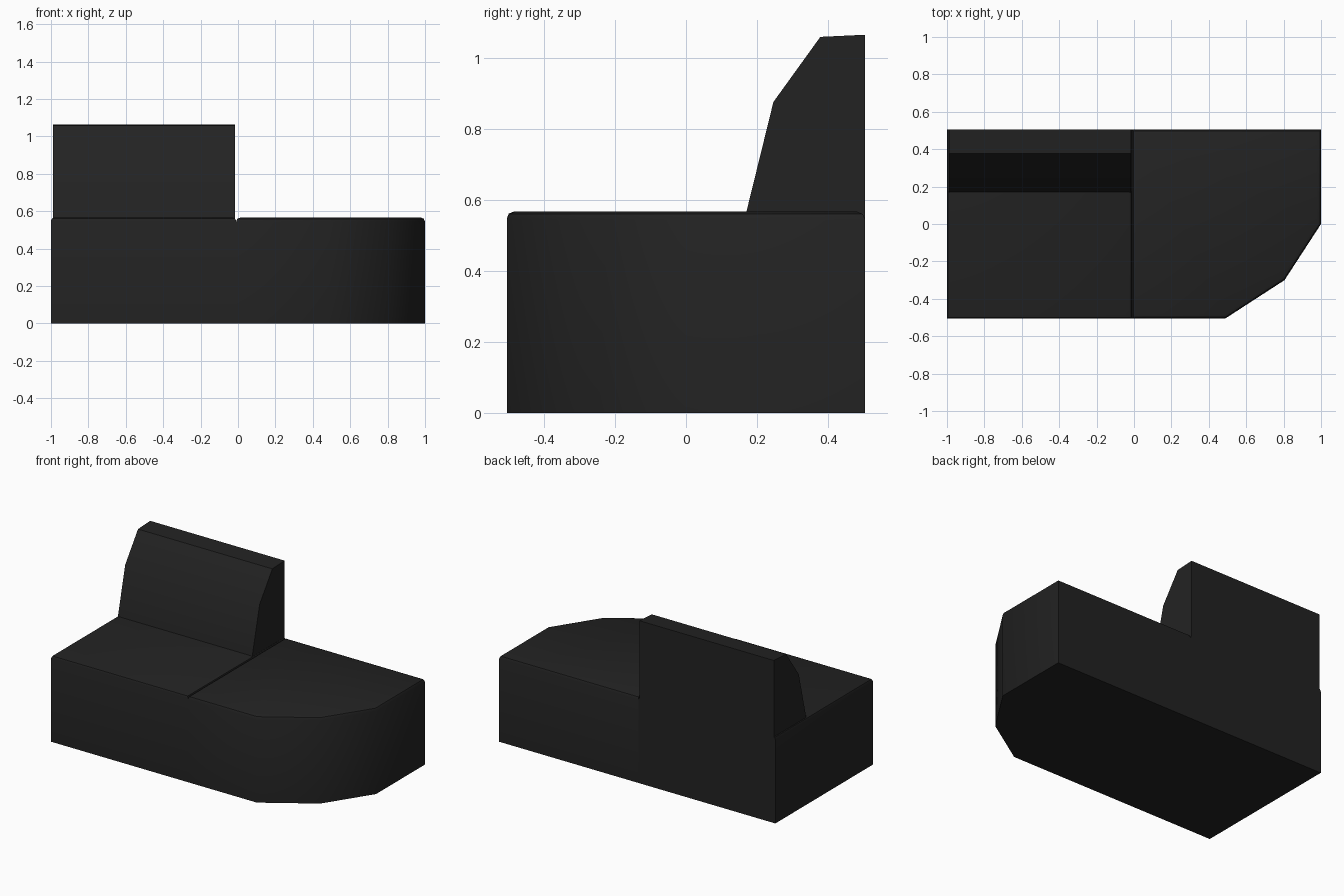
import bpy, bmesh, math

if "Cube" in bpy.data.objects:
    bpy.data.objects.remove(bpy.data.objects["Cube"])

black = bpy.data.materials.new("black_fabric")
black.diffuse_color = (0.0162, 0.0162, 0.0162, 1)
black.use_nodes = True
black.node_tree.nodes["Principled BSDF"].inputs["Base Color"].default_value = black.diffuse_color


def prism(name, bottom, offset, bevel_rule=None, width=0.022):
    """Extrude a polygon by offset and round the edges picked by a rule."""
    bm = bmesh.new()
    face = bm.faces.new([bm.verts.new(p) for p in bottom])
    res = bmesh.ops.extrude_face_region(bm, geom=[face], use_keep_orig=True)
    bmesh.ops.translate(bm, vec=offset,
                        verts=[v for v in res["geom"] if isinstance(v, bmesh.types.BMVert)])
    bmesh.ops.recalc_face_normals(bm, faces=bm.faces)
    if bevel_rule:
        edges = [e for e in bm.edges if bevel_rule(*[v.co for v in e.verts])]
        bmesh.ops.bevel(bm, geom=edges, offset=width, segments=2, profile=0.5,
                        affect='EDGES', clamp_overlap=True)
    mesh = bpy.data.meshes.new(name)
    bm.to_mesh(mesh)
    bm.free()
    ob = bpy.data.objects.new(name, mesh)
    bpy.context.collection.objects.link(ob)
    mesh.materials.append(black)
    bpy.ops.object.select_all(action='DESELECT')
    ob.select_set(True)
    bpy.context.view_layer.objects.active = ob
    bpy.ops.object.shade_smooth_by_angle(angle=math.radians(36))
    return ob


H, Y, SEAM = 0.566, 0.504, -0.01


def top(a, b):
    return min(a.z, b.z) > H - 0.001


# Square seat, its back edge left sharp under the backrest
seat = [(-1, -Y), (SEAM, -Y), (SEAM, Y), (-1, Y)]
prism("seat", [(x, y, 0) for x, y in seat], (0, 0, H),
      lambda a, b: top(a, b) and min(a.y, b.y) < Y - 0.001, 0.018)

# Open end with a rounded front corner
chaise = [(SEAM, -Y), (0.49, -Y), (0.805, -0.30), (1, 0), (1, Y), (SEAM, Y)]
prism("chaise", [(x, y, 0) for x, y in chaise], (0, 0, H), top)

# Sloped backrest
back = [(0.167, 0.55), (0.170, H), (0.246, 0.875), (0.378, 1.058), (Y, 1.064), (Y, 0.55)]
prism("backrest", [(-0.989, y, z) for y, z in back], (0.973, 0, 0))
